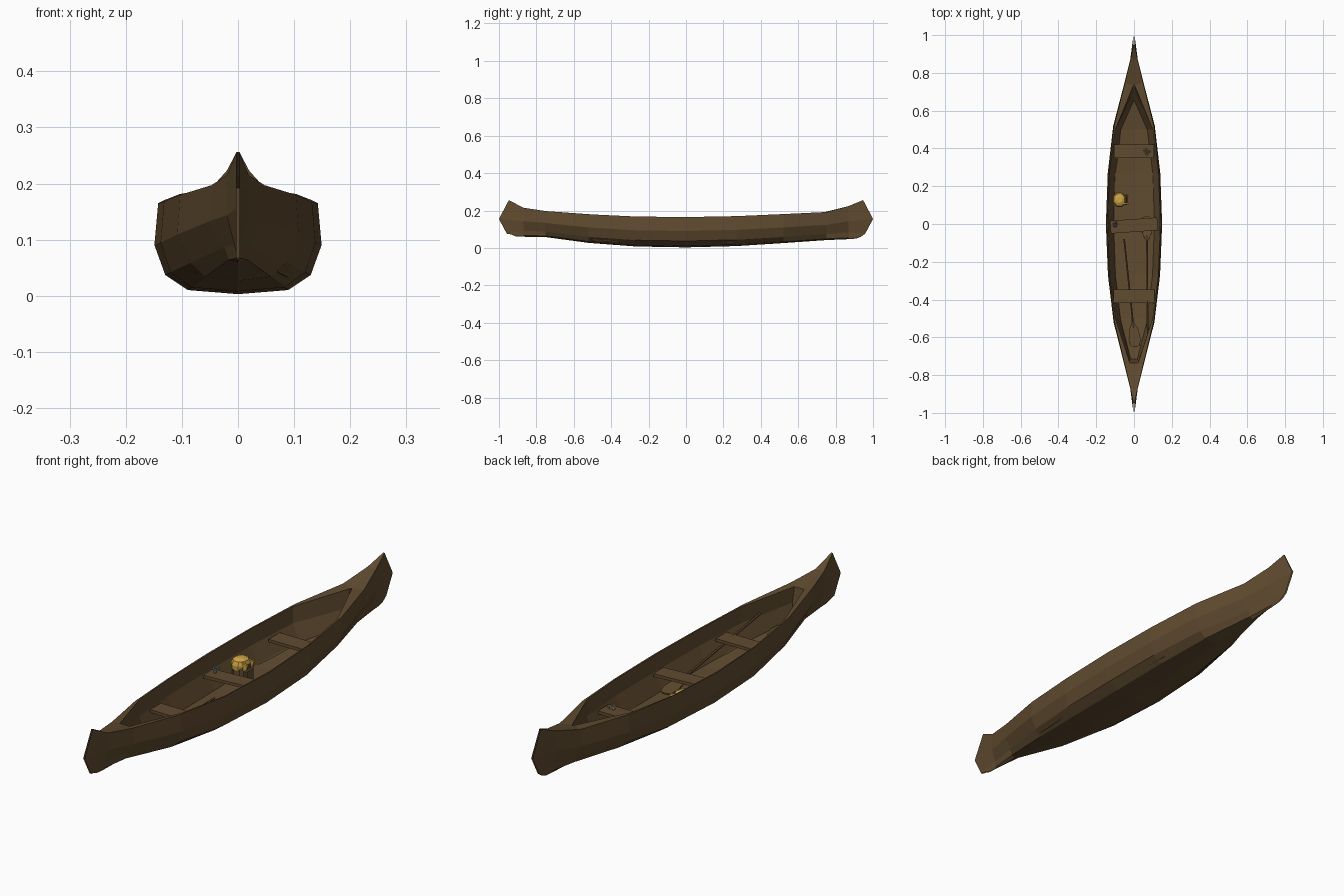
import bpy, bmesh, math, random
from mathutils import Vector, Matrix

if "Cube" in bpy.data.objects:
    bpy.data.objects.remove(bpy.data.objects["Cube"])
random.seed(3)

def mat(name, c):
    m = bpy.data.materials.new(name)
    m.diffuse_color = (*c, 1)
    m.use_nodes = True
    m.node_tree.nodes["Principled BSDF"].inputs["Base Color"].default_value = m.diffuse_color
    return m

WOOD = mat("brown wood", (0.117, 0.070, 0.029))
GOLD = mat("gold cloth", (0.62, 0.38, 0.06))
GREY = mat("steel grey", (0.20, 0.23, 0.30))
PALE = mat("pale straw", (0.50, 0.42, 0.22))

def finish(name, bm, m, normals=True):
    if normals:
        bmesh.ops.recalc_face_normals(bm, faces=bm.faces)
    me = bpy.data.meshes.new(name)
    bm.to_mesh(me)
    bm.free()
    ob = bpy.data.objects.new(name, me)
    me.materials.append(m)
    bpy.context.collection.objects.link(ob)
    return ob

def box(name, loc, size, m, rot=(0, 0, 0), bevel=0):
    bm = bmesh.new()
    bmesh.ops.create_cube(bm, size=1)
    bmesh.ops.scale(bm, vec=size, verts=bm.verts)
    ob = finish(name, bm, m)
    ob.location, ob.rotation_euler = loc, rot
    if bevel:
        b = ob.modifiers.new("bevel", 'BEVEL')
        b.width, b.segments = bevel, 1
    return ob

# ---- hull: outer stations (y, half width, gunwale z, keel z, fullness of the bilge)
outer = [(-.87, .020, .215, .060, .25), (-.75, .050, .197, .058, .55), (-.52, .108, .180, .027, .9),
         (-.27, .138, .168, .008, 1), (0, .149, .165, .003, 1), (.27, .139, .170, .010, 1),
         (.52, .110, .181, .026, .9), (.75, .050, .192, .042, .55), (.87, .020, .224, .047, .25)]
XF = (.955, 1, .87, .6, 0)
ZF = (1, .54, .21, .045, 0)
stem = ((.947, .256), (1.0, .155), (.958, .076), (.935, .06), (.91, .05))

half = [[(.003 if i < 4 else 0, -y, z + (.012 if i > 2 else 0)) for i, (y, z) in enumerate(stem)]]
for y, w, zt, zk, f in outer:
    half.append([(w * xf * (1 if i < 2 else f), y, zk + (zt - zk) * zf)
                 for i, (xf, zf) in enumerate(zip(XF, ZF))])
half.append([(.003 if i < 4 else 0, y, z) for i, (y, z) in enumerate(stem)])

# inner stations: rim, mid wall, floor edge, floor centre
inner = [[(.022, -.735, .192), (.024, -.725, .13), (.018, -.715, .068), (0, -.715, .066)]]
for y, rim, floor, zt, zf in ((-.5, .098, .072, .179, .042), (-.27, .127, .098, .167, .028),
                              (0, .136, .108, .164, .023), (.27, .128, .100, .169, .028),
                              (.5, .099, .070, .180, .040)):
    inner.append([(rim, y, zt), (rim * 1.02, y, zf + (zt - zf) * .5), (floor, y, zf), (0, y, zf - .005)])
inner.append([(.003, .735, .190), (.003, .70, .12), (.003, .65, .058), (0, .65, .055)])

bm = bmesh.new()
for s in (-1, 1):
    def face(*pts):
        vs = [bm.verts.new((p[0] * s, p[1], p[2])) for p in pts]
        bm.faces.new(vs if s == 1 else vs[::-1])
    for a, b in zip(half, half[1:]):               # outer skin
        for i in range(4):
            face(a[i], a[i + 1], b[i + 1], b[i])
    for a, b in zip(inner, inner[1:]):             # inner skin
        for i in range(3):
            face(b[i], b[i + 1], a[i + 1], a[i])
    for k in range(1, 5):                          # gunwale rim
        face(half[k + 2][0], half[k + 3][0], inner[k + 1][0], inner[k][0])
    for end, k, j in ((0, 2, 0), (1, 8, 6)):       # end decks
        apex, mid = inner[j][0], inner[1 if j == 0 else 5][0]
        wide, tip1 = half[3 if j == 0 else 7][0], half[1 if j == 0 else 9][0]
        tip0 = half[0 if j == 0 else 10][0]
        c0, c1 = (0, apex[1], apex[2]), (0, tip1[1], tip1[2] - .003)
        fs = ((wide, mid, apex, half[k][0]), (half[k][0], apex, c0, c1, tip1),
              (tip1, c1, (0, tip0[1], tip0[2]), tip0))
        for f in fs:
            face(*(f if j == 0 else f[::-1]))
    e = inner[0]                                   # front bulkhead
    for i in range(2):
        face(e[i], e[i + 1], (0, *e[i + 1][1:]), (0, *e[i][1:]))
bmesh.ops.remove_doubles(bm, verts=bm.verts, dist=.0008)
finish("hull", bm, WOOD)

# ---- seats
box("rear_seat", (0, .385, .095), (.212, .072, .012), WOOD)
box("middle_seat", (0, -.008, .095), (.250, .068, .012), WOOD, (0, 0, .07))
box("front_seat", (0, -.382, .098), (.216, .070, .012), WOOD)

# ---- paddles: shaft plus flat leaf-shaped blade
def paddle(name, grip, tip):
    grip, tip = Vector(grip), Vector(tip)
    d = tip - grip
    L = d.length
    bm = bmesh.new()
    bmesh.ops.create_cone(bm, cap_ends=True, segments=6, radius1=.005, radius2=.005, depth=L - .1,
                          matrix=Matrix.Translation((0, (L - .1) / 2, 0)) @ Matrix.Rotation(math.pi / 2, 4, 'X'))
    prof = [(.006, L - .13), (.024, L - .09), (.032, L - .04), (.024, L - .008), (.01, L)]
    ring = prof + [(-x, y) for x, y in prof[::-1]]
    f = bm.faces.new([bm.verts.new((x, y, -.003)) for x, y in ring])
    r = bmesh.ops.extrude_face_region(bm, geom=[f])
    bmesh.ops.translate(bm, vec=(0, 0, .006), verts=[v for v in r["geom"] if isinstance(v, bmesh.types.BMVert)])
    ob = finish(name, bm, WOOD)
    yv = d.normalized()
    xv = yv.cross(Vector((0, 0, 1))).normalized()
    ob.matrix_world = Matrix.Translation(grip) @ Matrix((xv, yv, xv.cross(yv))).transposed().to_4x4()

paddle("left_paddle", (-.052, -.08, .036), (.008, -.65, .066))
paddle("right_paddle", (.072, -.58, .125), (.068, .04, .036))

# ---- bag with a gold flap, on the floor
def tub(name, rings, m, loc, n=8):
    bm = bmesh.new()
    loops = [[bm.verts.new((rx * math.cos(a), ry * math.sin(a), z))
              for a in [math.tau * (i + .5) / n for i in range(n)]] for rx, ry, z in rings]
    for a, b in zip(loops, loops[1:]):
        for i in range(n):
            bm.faces.new((a[i], a[(i + 1) % n], b[(i + 1) % n], b[i]))
    bm.faces.new(loops[0])
    bm.faces.new(loops[-1])
    ob = finish(name, bm, m)
    ob.location = loc
    return ob

tub("bag_body", [(.030, .034, 0), (.036, .038, .03), (.034, .036, .075)], WOOD, (-.073, .128, .024))
tub("bag_flap", [(.036, .040, 0), (.037, .041, .018), (.030, .034, .034), (.014, .018, .042)],
    GOLD, (-.077, .128, .080))
box("bag_side", (-.042, .128, .055), (.016, .055, .055), WOOD, bevel=.005)
for dy in (-.02, .02):
    box("bag_strap", (-.052, .128 + dy, .095), (.036, .007, .03), GOLD, (0, .3, 0))

# ---- small tackle: clusters of little knobs
def cluster(name, loc, m, n, spread, r):
    bm = bmesh.new()
    for _ in range(n):
        p = [random.uniform(-spread, spread) for _ in range(2)] + [random.uniform(0, spread)]
        bmesh.ops.create_icosphere(bm, subdivisions=1, radius=r * random.uniform(.7, 1.1),
                                   matrix=Matrix.Translation(p))
    finish(name, bm, m).location = loc

cluster("grey_tackle", (-.100, 0, .106), GREY, 8, .012, .006)
cluster("straw_tackle", (.058, .383, .105), PALE, 8, .012, .005)
cluster("gold_tackle", (.070, .378, .105), GOLD, 4, .011, .004)
cluster("steel_tackle", (.076, .376, .105), GREY, 3, .008, .005)
